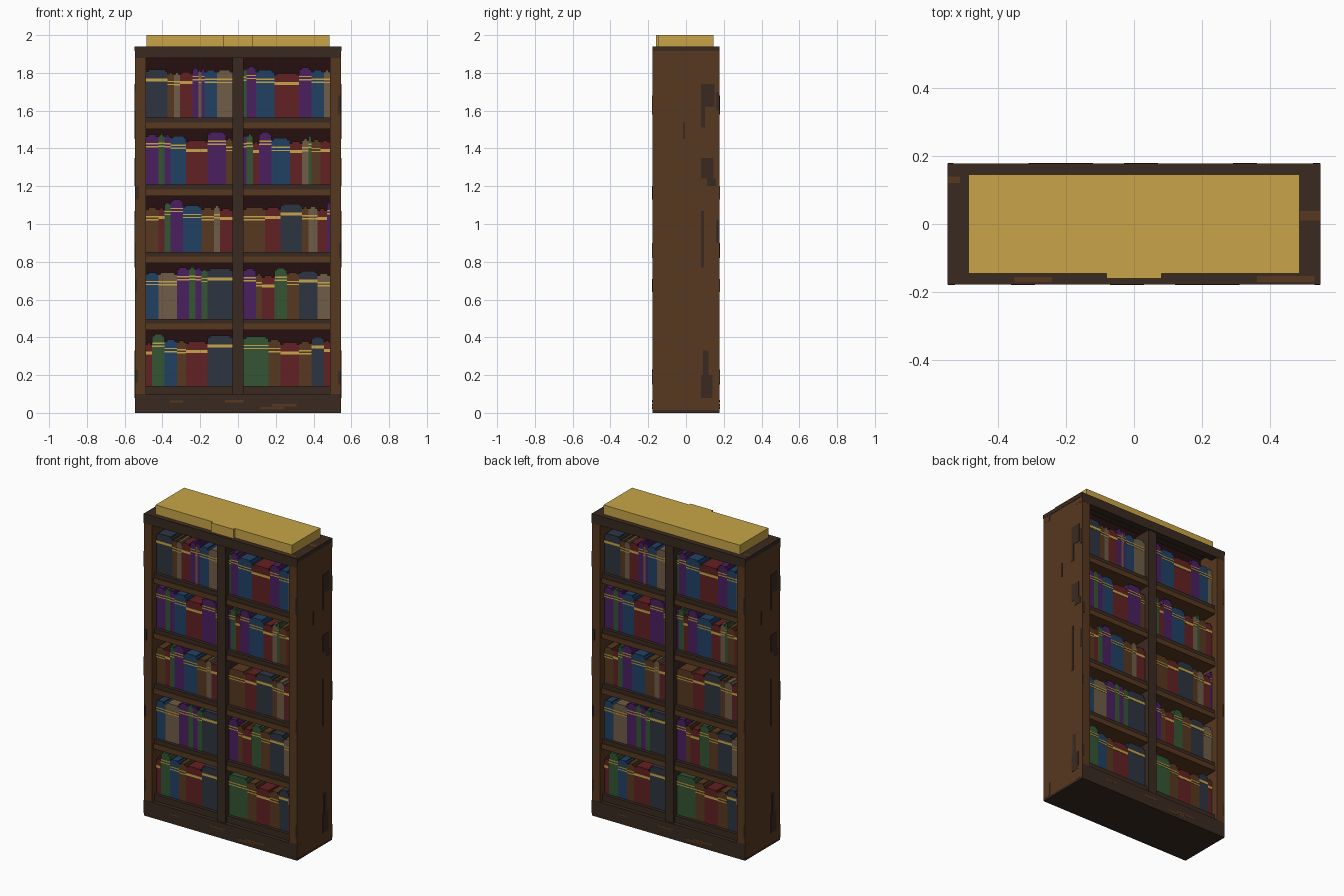
import bpy
import bmesh
from mathutils import Matrix, Vector

cube = bpy.data.objects.get("Cube")
if cube:
    bpy.data.objects.remove(cube, do_unlink=True)


def linear(v):
    return v / 12.92 if v <= 0.04045 else ((v + 0.055) / 1.055) ** 2.4


def material(name, code):
    rgb = [linear(c / 255) for c in bytes.fromhex(code)]
    mat = bpy.data.materials.new(name)
    mat.use_nodes = True
    mat.diffuse_color = (*rgb, 1)
    mat.node_tree.nodes["Principled BSDF"].inputs["Base Color"].default_value = (*rgb, 1)
    return mat


palette = {
    "D": material("dark wood", "3A2A20"),
    "W": material("brown wood", "573820"),
    "M": material("shadow maroon", "260E0E"),
    "Y": material("gold", "C8A548"),
    "R": material("red cloth", "622122"),
    "P": material("purple cloth", "4A2060"),
    "B": material("blue cloth", "214164"),
    "G": material("green cloth", "335534"),
    "N": material("slate cloth", "2D3541"),
    "T": material("tan cloth", "6E5C47"),
}
keys = list(palette)


def part(name, boxes, turn=1):
    """One object from boxes (colour, x range, y range, z range); turn=-1 faces the back."""
    bm = bmesh.new()
    used = []
    for colour, xs, ys, zs in boxes:
        if colour not in used:
            used.append(colour)
        lo, hi = Vector((xs[0], ys[0], zs[0])), Vector((xs[1], ys[1], zs[1]))
        place = Matrix.Translation((lo + hi) / 2) @ Matrix.Diagonal((*(hi - lo), 1))
        made = bmesh.ops.create_cube(bm, size=1, matrix=place)
        for face in {f for v in made["verts"] for f in v.link_faces}:
            face.material_index = used.index(colour)
    bmesh.ops.transform(bm, matrix=Matrix.Diagonal((turn, turn, 1, 1)), verts=bm.verts)
    mesh = bpy.data.meshes.new(name)
    bm.to_mesh(mesh)
    bm.free()
    for colour in used:
        mesh.materials.append(palette[colour])
    obj = bpy.data.objects.new(name, mesh)
    bpy.context.collection.objects.link(obj)
    return obj


W, D = 0.545, 0.178          # half width and half depth
INNER, MID = 0.487, 0.03     # opening edge and divider half width
TOP, STEP, FLOOR = 1.94, 0.355, 0.143

# Body shared by both faces
part("top_board", [("D", (-W, W), (-D, D), (1.925, TOP))])
part("bottom_board", [("D", (-W, W), (-D, D), (0, 0.015))])
part("center_panel", [("M", (-INNER, INNER), (-0.03, 0.03), (0.015, 1.925))])
part("gold_block", [("Y", (-0.485, 0.485), (-0.145, 0.145), (TOP, 2))])
part("gold_front_plate", [("Y", (-0.08, 0.08), (-0.16, -0.14), (TOP, 2))])

# Book colours along each shelf, bottom shelf first: left cell, right cell
shelves = [
    ("RRGGGGBBBBWWWRRRRRRRNNNNNNNN", "GGGGGGGGWWWWRRRRRRWWWWNNNNRR"),
    ("BBBBTTTTTTPPPPGGPPGGNNNNNNNN", "PPPPWWRRRRGGGGWWWWNNNNNNTTTT"),
    ("WWWWRRGGPPPPBBBBBBWWWWTTRRRR", "WWWWWWWRRRRRNNNNNNNWWTTTRRRP"),
    ("PPPPGGPPBBBBBRRRRRRRPPPPPPWW", "PGGRRPPPPBBBBBBRRRRTTGWWWRRR"),
    ("NNNNNNNWWTTRRRRPPTPBBBBTTTTT", "GPPPBBBBBBRRRRRRRRPPPPBBBBTT"),
]
book_height = {"R": 0.235, "W": 0.24, "T": 0.245, "B": 0.252, "N": 0.26, "G": 0.268, "P": 0.272}


def book_row(row, left, right, floor):
    """Books with gold spine bands; a run of one letter is one book."""
    boxes, start, unit = [], 0, (right - left) / len(row)
    for i in range(1, len(row) + 1):
        if i < len(row) and row[i] == row[start]:
            continue
        c = row[start]
        a, b = left + start * unit, left + i * unit
        top = floor + book_height[c] + (start % 3 - 1) * 0.006
        crown = min(0.012, (b - a) / 4)
        boxes.append((c, (a, b), (-0.135, -0.03), (floor, top - 0.01)))
        boxes.append((c, (a + crown, b - crown), (-0.135, -0.03), (top - 0.01, top)))
        wide = c in "RN"
        for z in ([top - 0.062] if wide else [top - 0.068, top - 0.052]):
            boxes.append(("Y", (a, b), (-0.137, -0.134), (z, z + (0.016 if wide else 0.007))))
        start = i
    return boxes


# Each face of the case, the back being the front turned half around
for side, s in (("front", 1), ("back", -1)):
    part(f"{side}_side_panel", [("W", (INNER, W), (-D + 0.001, D - 0.001), (0.015, 1.925))], s)
    part(f"{side}_cornice", [("D", (-W, W), (-D, -0.13), (1.88, 1.925))], s)
    part(f"{side}_plinth", [("D", (-W, W), (-D, -0.13), (0.015, 0.1))], s)
    part(f"{side}_divider", [("D", (-MID, MID), (-0.17, -0.03), (0.1, 1.88))], s)
    # Cornice and plinth ends take the side colour
    part(f"{side}_end_covers", [("W", (e * W - 0.001, e * W + 0.001), (-D, -0.12), z)
                                for e in (-1, 1) for z in ((0.015, 0.1), (1.88, 1.925))], s)

    for level, cells in enumerate(shelves):
        floor = FLOOR + level * STEP
        board = [("D", (-INNER, INNER), (-0.155, -0.03), (floor - 0.042, floor))]
        if level:
            board.append(("W", (-INNER, INNER), (-0.162, -0.03), (floor - 0.06, floor - 0.026)))
        part(f"{side}_shelf_{level}", board, s)
        for place, row, left, right in (("left", cells[0], -INNER, -MID),
                                        ("right", cells[1], MID, INNER)):
            part(f"{side}_{place}_books_{level}", book_row(row, left, right, floor), s)

    # Worn patches on the plinth, posts and outer side
    front = (-D - 0.001, -D + 0.002)
    part(f"{side}_plinth_wear", [("W", x, front, z) for x, z in (
        ((-0.36, -0.29), (0.055, 0.065)), ((-0.07, 0.03), (0.055, 0.068)),
        ((0.12, 0.24), (0.02, 0.032)), ((0.18, 0.31), (0.034, 0.046)))], s)
    part(f"{side}_post_wear", [("D", x, front, z) for x, z in (
        ((-W, -0.53), (0.16, 0.23)), ((-W, -0.535), (0.64, 0.71)), ((-W, -0.525), (1.13, 1.2)),
        ((0.53, W), (0.15, 0.22)), ((0.535, W), (0.82, 0.9)), ((0.53, W), (1.58, 1.68)))], s)
    outer = (W - 0.002, W + 0.002)
    part(f"{side}_side_wear", [("D", outer, y, z) for y, z in (
        ((0.08, 0.15), (1.62, 1.74)), ((0.08, 0.1), (1.51, 1.62)), ((0.08, 0.145), (1.24, 1.35)),
        ((0.11, 0.16), (1.2, 1.24)), ((0.08, 0.095), (0.77, 1.07)), ((0.09, 0.12), (0.2, 0.33)),
        ((0.08, 0.14), (0.08, 0.2)), ((0.16, D), (1.6, 1.7)), ((0.16, D), (0.9, 1.02)),
        ((-0.015, -0.005), (1.45, 1.54)), ((-D, D), (1.915, TOP)))], s)

# Light scuffs on the top board
part("top_wear", [("W", x, y, (TOP - 0.001, TOP + 0.001)) for x, y in (
    ((-W, -0.51), (0.12, 0.14)), ((0.487, W), (0.01, 0.038)),
    ((-0.35, -0.24), (-0.17, -0.155)), ((0.36, 0.53), (-0.17, -0.152)))])
